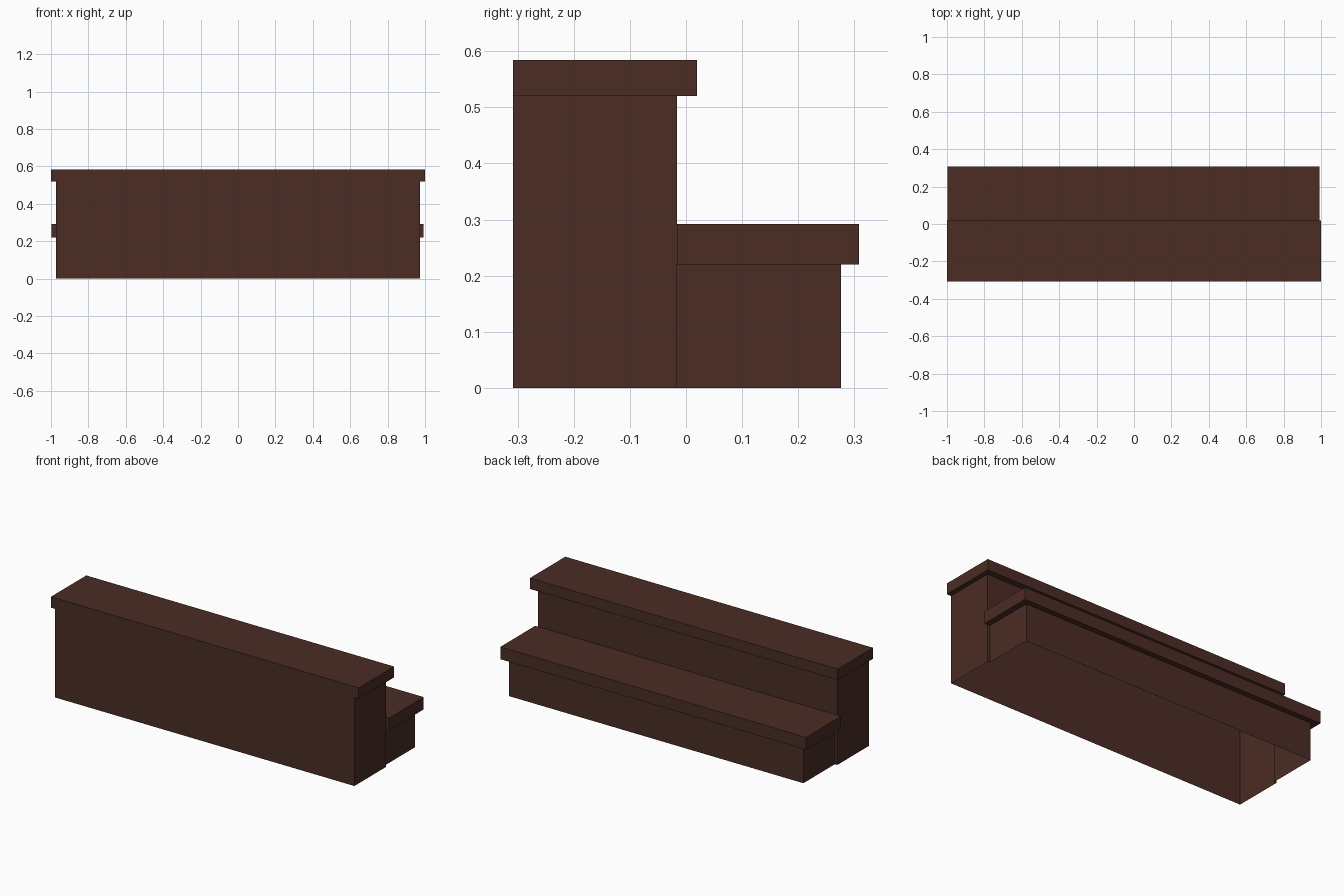
import bpy
import bmesh

if "Cube" in bpy.data.objects:
    bpy.data.objects.remove(bpy.data.objects["Cube"])

wood = bpy.data.materials.new("dark brown wood")
wood.diffuse_color = (0.069, 0.026, 0.018, 1.0)
wood.use_nodes = True
wood.node_tree.nodes["Principled BSDF"].inputs["Base Color"].default_value = wood.diffuse_color


def finish(name, bm):
    mesh = bpy.data.meshes.new(name)
    bm.to_mesh(mesh)
    bm.free()
    mesh.materials.append(wood)
    obj = bpy.data.objects.new(name, mesh)
    bpy.context.collection.objects.link(obj)
    return obj


def walls(name, path, z0, z1):
    """Upright thin walls along a plan path (anticlockwise = facing out)."""
    bm = bmesh.new()
    low = [bm.verts.new((x, y, z0)) for x, y in path]
    high = [bm.verts.new((x, y, z1)) for x, y in path]
    for i in range(len(path) - 1):
        bm.faces.new((low[i], low[i + 1], high[i + 1], high[i]))
    return finish(name, bm)


def board(name, x, y, z):
    """Solid board between the given (min, max) ranges."""
    bm = bmesh.new()
    bmesh.ops.create_cube(bm, size=1.0)
    for v in bm.verts:
        v.co = [r[0] if c < 0 else r[1] for c, r in zip(v.co, (x, y, z))]
    return finish(name, bm)


FRONT, MIDDLE, BACK = -0.308, -0.016, 0.276
UPPER, LOWER = 0.972, 0.956          # half widths of the two hollow bodies

# Hollow body, open underneath: tall front part, short back part, riser
walls("upper_body", [(-UPPER, MIDDLE), (-UPPER, FRONT),
                     (UPPER, FRONT), (UPPER, MIDDLE)], 0.0, 0.52)
walls("lower_body", [(UPPER, MIDDLE), (LOWER, MIDDLE), (LOWER, BACK),
                     (-LOWER, BACK), (-LOWER, MIDDLE), (-UPPER, MIDDLE)], 0.0, 0.22)
walls("upper_riser", [(UPPER, MIDDLE), (-UPPER, MIDDLE)], 0.22, 0.52)

# Overhanging treads
board("upper_tread", (-1.0, 1.0), (FRONT, 0.02), (0.52, 0.584))
board("lower_tread", (-0.996, 0.991), (MIDDLE, 0.308), (0.22, 0.292))
